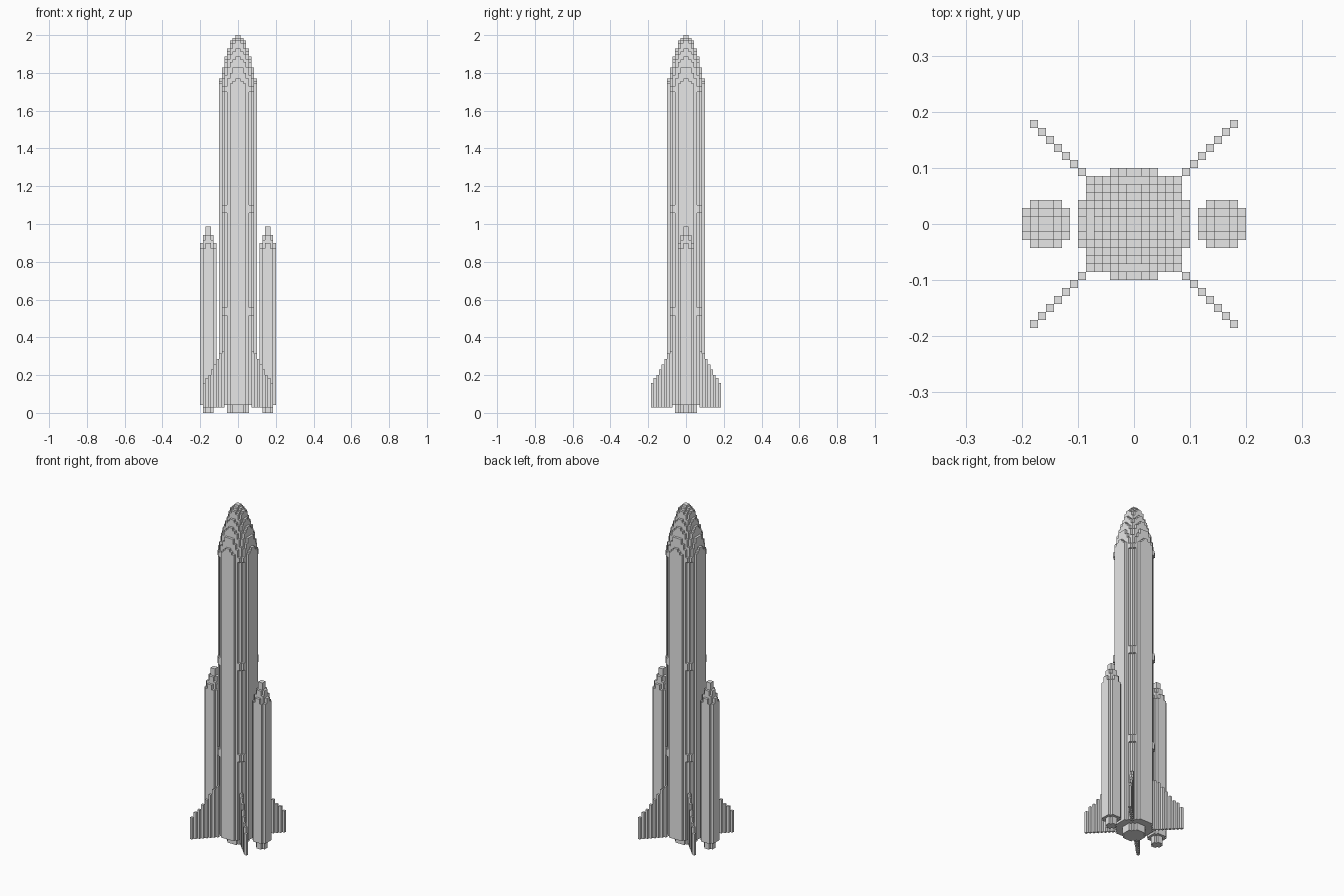
import bpy, bmesh, math
from mathutils import Vector

UNIT = 2 / 140  # edge length of one block

cube = bpy.data.objects.get("Cube")
if cube:
    bpy.data.objects.remove(cube, do_unlink=True)

grey = bpy.data.materials.new("light_grey")
grey.use_nodes = True
grey.diffuse_color = (0.8, 0.8, 0.8, 1)
bsdf = next(n for n in grey.node_tree.nodes if n.type == 'BSDF_PRINCIPLED')
bsdf.inputs["Base Color"].default_value = (0.8, 0.8, 0.8, 1)


def disc(radius, layer, cx=0):
    """Blocks of one round layer centred on cx."""
    n = math.ceil(radius)
    return {(cx + i, j, layer) for i in range(-n, n) for j in range(-n, n)
            if math.hypot(i + 0.5, j + 0.5) <= radius}


def tower(radius_at, bottom, top, cx=0):
    """Stack of round layers whose radius follows radius_at(layer)."""
    blocks = set()
    for layer in range(bottom, top):
        blocks |= disc(radius_at(layer), layer, cx)
    return blocks


def build(name, blocks):
    """Skin the blocks with their exposed faces and merge flat areas."""
    bm = bmesh.new()
    for block in blocks:
        for axis in range(3):
            for sign in (-1, 1):
                step = [0, 0, 0]
                step[axis] = sign
                if tuple(b + s for b, s in zip(block, step)) in blocks:
                    continue
                out = Vector(step) / 2
                u = Vector((0, 0, 0))
                u[(axis + 1) % 3] = 0.5
                v = out.cross(u) * 2
                mid = Vector(block) + Vector((0.5, 0.5, 0.5)) + out
                corners = (mid - u - v, mid + u - v, mid + u + v, mid - u + v)
                bm.faces.new([bm.verts.new(c * UNIT) for c in corners])
    bmesh.ops.remove_doubles(bm, verts=bm.verts[:], dist=UNIT / 10)
    bmesh.ops.dissolve_limit(bm, angle_limit=0.01, verts=bm.verts[:], edges=bm.edges[:])
    mesh = bpy.data.meshes.new(name)
    bm.to_mesh(mesh)
    bm.free()
    mesh.materials.append(grey)
    obj = bpy.data.objects.new(name, mesh)
    bpy.context.collection.objects.link(obj)


# Core body with two thicker bands, and a rounded nose above
def core_radius(layer):
    if layer >= 119:
        return min(7.2, 1.62 * math.sqrt(139.5 - layer))
    banded = 36 <= layer < 39 or 74 <= layer < 77
    return 7.2 if banded else 7


build("core_body", tower(core_radius, 3, 140))
build("core_nozzle", tower(lambda layer: 4, 0, 3))


# Side boosters with pointed tips and their nozzles
def booster_radius(layer):
    return min(3, max(0.8, 0.85 * (68.5 - layer) ** 0.6))


for side, cx in (("left", 11), ("right", -11)):
    build("booster_" + side, tower(booster_radius, 3, 69, cx))
    build("booster_nozzle_" + side, tower(lambda layer: 2, 0, 3, cx))

# Four diagonal fins made of stepped columns
for side, sx in (("left", 1), ("right", -1)):
    for end, sy in (("front", -1), ("back", 1)):
        fin = set()
        for i in range(5, 13):
            x = i if sx > 0 else -i - 1
            y = i if sy > 0 else -i - 1
            height = round(11 + 1.75 * (12 - i))
            fin |= {(x, y, layer) for layer in range(2, height)}
        build("fin_" + end + "_" + side, fin)
